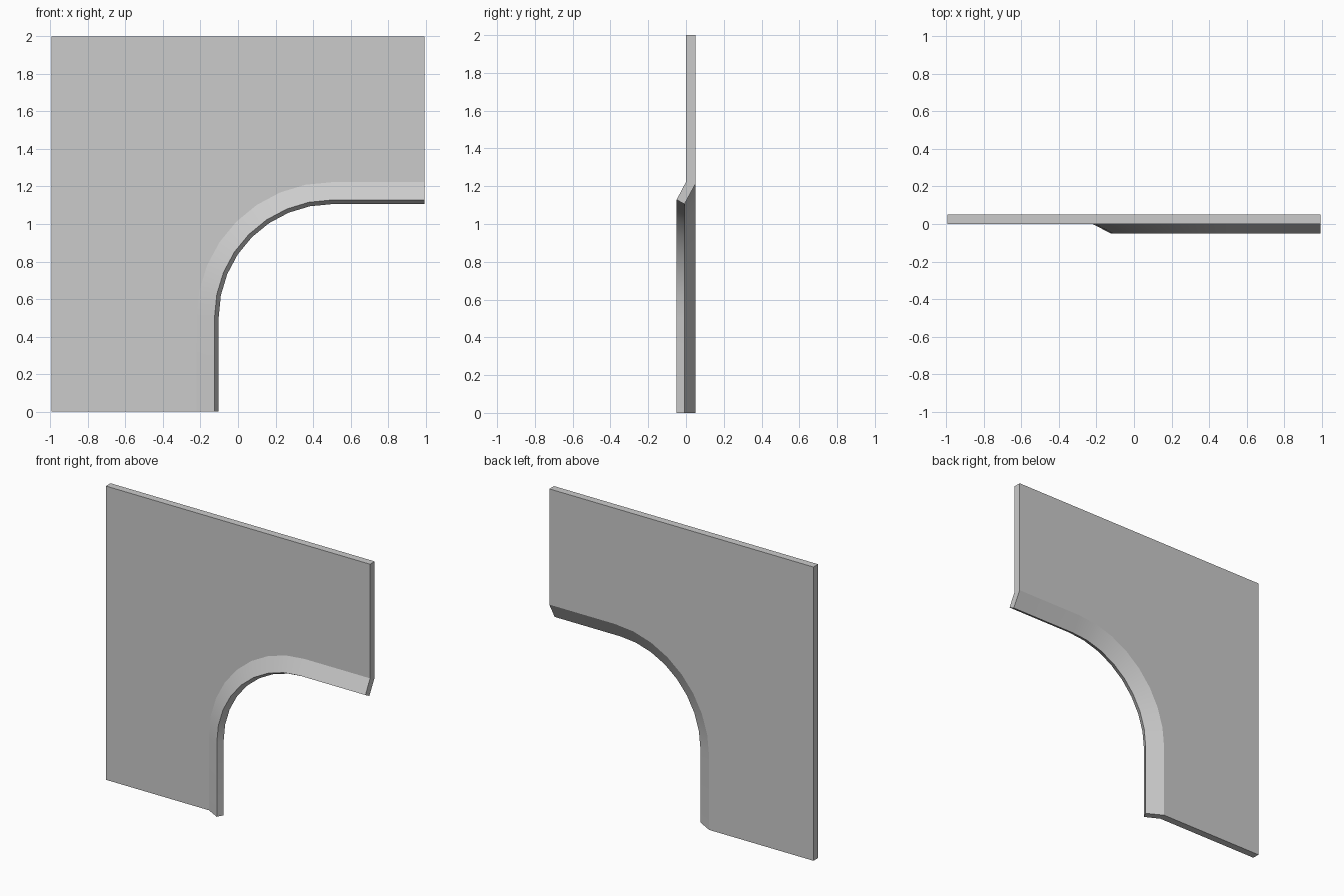
import bpy, bmesh, math

if "Cube" in bpy.data.objects:
    bpy.data.objects.remove(bpy.data.objects["Cube"])

HALF_W, HEIGHT = 0.995, 2.0
CX, CZ, SEGS = 0.5, 0.503, 8          # centre and facets of the rounded corner

# Cross-section of the flared lip: (distance from corner centre, y)
LIP = [(0.72, 0.0), (0.625, -0.05), (0.603, -0.008), (0.709, 0.05)]


def section(origin, direction, outer):
    """One closed cross-section: outer front, lip, outer back."""
    pts = [(outer[0], 0.0, outer[1])]
    pts += [(origin[0] + direction[0] * r, y, origin[1] + direction[1] * r) for r, y in LIP]
    pts.append((outer[0], 0.05, outer[1]))
    return pts


# Sections: foot of the jamb, rounded corner, end of the header
sections = [section((CX, 0), (-1, 0), (-HALF_W, 0))]
for i in range(SEGS + 1):
    a = math.radians(90 * i / SEGS)
    t = i / (SEGS / 2)
    if t <= 1:
        outer = (-HALF_W, CZ + (HEIGHT - CZ) * t)
    else:
        outer = (-HALF_W + (CX + HALF_W) * (t - 1), HEIGHT)
    sections.append(section((CX, CZ), (-math.cos(a), math.sin(a)), outer))
sections.append(section((HALF_W, CZ), (0, 1), (HALF_W, HEIGHT)))

# Skin the sections and cap both ends
bm = bmesh.new()
rings = [[bm.verts.new(p) for p in s] for s in sections]
for r0, r1 in zip(rings, rings[1:]):
    for j in range(len(r0)):
        k = (j + 1) % len(r0)
        bm.faces.new((r0[j], r0[k], r1[k], r1[j]))
bm.faces.new(rings[0])
bm.faces.new(rings[-1])
bmesh.ops.recalc_face_normals(bm, faces=bm.faces)

mesh = bpy.data.meshes.new("arch_panel")
bm.to_mesh(mesh)
bm.free()
panel = bpy.data.objects.new("arch_panel", mesh)
bpy.context.collection.objects.link(panel)

# Smooth round the corner, crisp at the folds
bpy.context.view_layer.objects.active = panel
panel.select_set(True)
bpy.ops.object.shade_smooth_by_angle(angle=math.radians(20))
